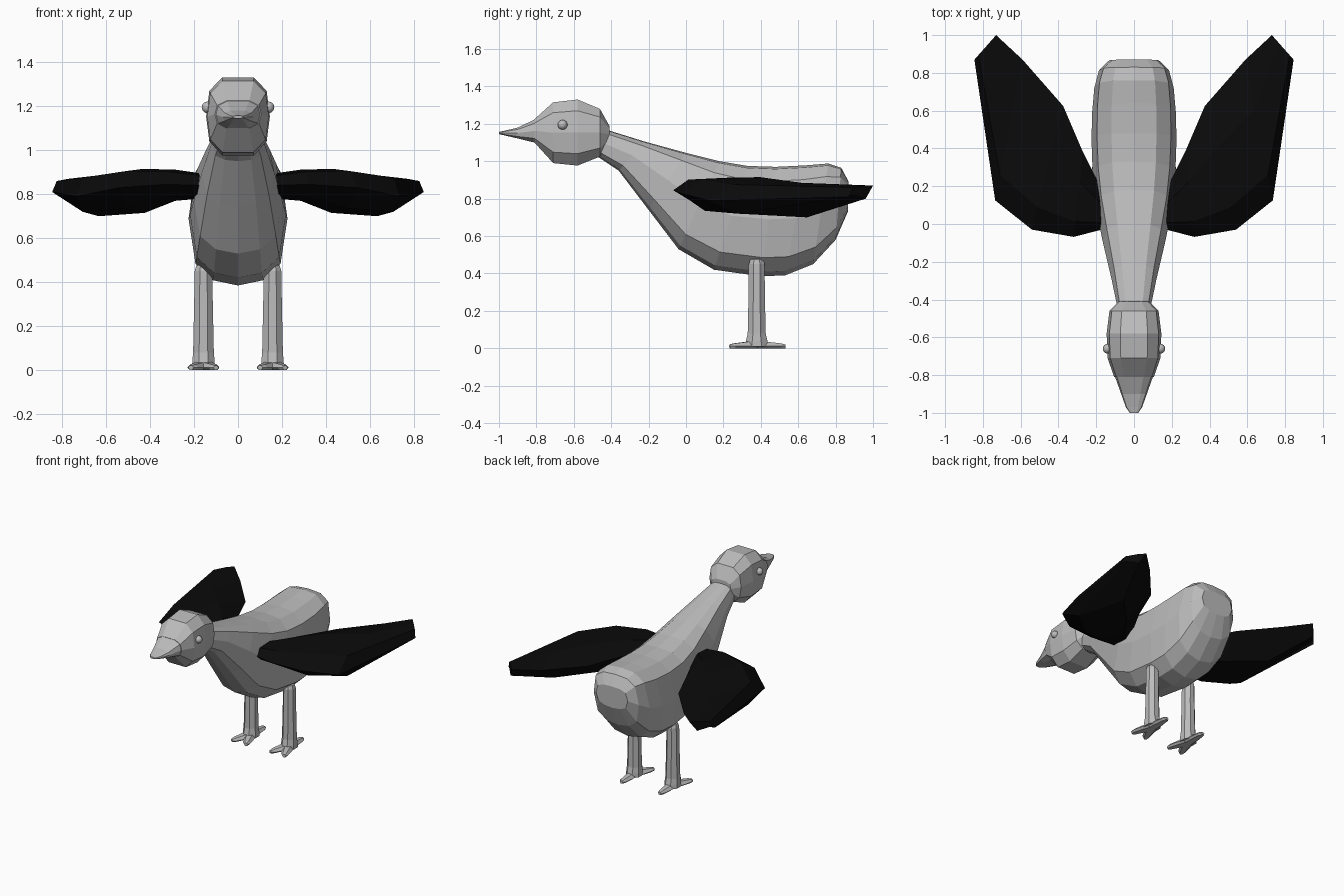
import bpy, bmesh, math
from mathutils import Vector

if "Cube" in bpy.data.objects:
    bpy.data.objects.remove(bpy.data.objects["Cube"])


def material(name, value):
    m = bpy.data.materials.new(name)
    m.use_nodes = True
    colour = (value, value, value, 1)
    m.diffuse_color = colour
    m.node_tree.nodes["Principled BSDF"].inputs["Base Color"].default_value = colour
    return m


GREY = material("pale grey", 0.5)
BLACK = material("black", 0.003)


def finish(name, bm, mat):
    bmesh.ops.recalc_face_normals(bm, faces=bm.faces)
    mesh = bpy.data.meshes.new(name)
    bm.to_mesh(mesh)
    bm.free()
    mesh.materials.append(mat)
    ob = bpy.data.objects.new(name, mesh)
    bpy.context.collection.objects.link(ob)
    return ob


def loft(bm, rings):
    """Skin a list of closed rings and cap both ends."""
    loops = [[bm.verts.new(p) for p in ring] for ring in rings]
    for a, b in zip(loops, loops[1:]):
        for i in range(len(a)):
            j = (i + 1) % len(a)
            bm.faces.new((a[i], a[j], b[j], b[i]))
    bm.faces.new(loops[0])
    bm.faces.new(loops[-1])


def section(top, bottom, width, half):
    """Symmetric ring between a top and a bottom (y, z) point."""
    mirrored = [(-x, t) for x, t in reversed(half) if x > 0]
    ring = []
    for x, t in half + mirrored:
        y, z = Vector(top).lerp(Vector(bottom), t)
        ring.append((x * width, y, z))
    return ring


# Body with neck and rounded tail: top point, bottom point, half width
body_half = [(0, 0), (0.53, 0.02), (0.87, 0.13), (1, 0.48),
             (0.86, 0.83), (0.5, 0.96), (0, 1)]
body = [((-0.43, 1.17), (-0.48, 1.03), 0.085),
        ((-0.22, 1.105), (-0.36, 0.95), 0.12),
        ((0.0, 1.045), (-0.2, 0.74), 0.165),
        ((0.18, 1.0), (-0.04, 0.53), 0.2),
        ((0.33, 0.975), (0.15, 0.42), 0.218),
        ((0.48, 0.97), (0.4, 0.385), 0.225),
        ((0.64, 0.978), (0.53, 0.39), 0.222),
        ((0.76, 0.988), (0.68, 0.45), 0.21),
        ((0.83, 0.965), (0.8, 0.58), 0.185),
        ((0.87, 0.89), (0.865, 0.73), 0.13)]
bm = bmesh.new()
loft(bm, [section(*s, body_half) for s in body])
finish("body", bm, GREY)

# Head tapering into the beak: y, top z, bottom z, half width
head_half = [(0.5, 0), (0.9, 0.17), (1, 0.5), (0.9, 0.82), (0.5, 1)]
head = [(-0.41, 1.19, 1.1, 0.08), (-0.46, 1.28, 1.025, 0.13),
        (-0.58, 1.33, 0.977, 0.145), (-0.71, 1.315, 0.99, 0.14),
        (-0.81, 1.225, 1.1, 0.105)]
beak = [(-0.81, 1.223, 1.1, 0.1), (-0.9, 1.18, 1.122, 0.068),
        (-0.97, 1.163, 1.138, 0.043), (-1.0, 1.157, 1.145, 0.022)]
for name, stations in (("head", head), ("beak", beak)):
    bm = bmesh.new()
    loft(bm, [section((y, t), (y, b), w, head_half) for y, t, b, w in stations])
    finish(name, bm, GREY)

# Wing stations: front edge, back edge, top z, bottom z
wing = [((0.17, -0.03, 0.84), (0.17, 0.18, 0.83), 0.895, 0.78),
        ((0.32, -0.068, 0.845), (0.27, 0.38, 0.85), 0.912, 0.77),
        ((0.54, -0.03, 0.83), (0.375, 0.625, 0.845), 0.915, 0.715),
        ((0.735, 0.125, 0.79), (0.59, 0.87, 0.85), 0.885, 0.7),
        ((0.845, 0.87, 0.81), (0.73, 1.0, 0.87), 0.87, 0.8)]


def wing_ring(front, back, top, bottom, side):
    f, b = Vector(front), Vector(back)
    ring = [f]
    for t, z in ((0.18, top - 0.01), (0.65, top)):
        p = f.lerp(b, t)
        ring.append(Vector((p.x, p.y, z)))
    ring.append(b)
    for t in (0.7, 0.2):
        p = f.lerp(b, t)
        ring.append(Vector((p.x, p.y, bottom + 0.02 * (t < 0.5))))
    return [(side * p.x, p.y, p.z) for p in ring]


def tube(bm, stations, sides):
    """Upright tube from (z, x radius, y radius) stations."""
    loft(bm, [[(rx * math.cos(a), ry * math.sin(a), z)
               for a in (math.tau * (i + 0.5) / sides for i in range(sides))]
              for z, rx, ry in stations])


def toe(bm, tip_x, tip_y):
    """Flattened tapering toe running out from the ankle."""
    tip = Vector((tip_x, tip_y))
    side = Vector((-tip.y, tip.x)).normalized()
    rings = []
    for t, w, h in ((-0.1, 0.04, 0.055), (0.4, 0.036, 0.034),
                    (0.85, 0.026, 0.026), (1, 0.012, 0.02)):
        c = tip * t
        rings.append([(c.x + side.x * w * u, c.y + side.y * w * u, z)
                      for u, z in ((-1, 0.012), (-0.5, h), (0.5, h),
                                   (1, 0.012), (0.6, 0), (-0.6, 0))])
    loft(bm, rings)


for side, word in ((1, "left"), (-1, "right")):
    bm = bmesh.new()
    loft(bm, [wing_ring(*s, side) for s in wing])
    finish(word + "_wing", bm, BLACK)

    # Leg with a rounded top and a flared ankle
    bm = bmesh.new()
    tube(bm, [(0.01, 0.056, 0.068), (0.04, 0.055, 0.062), (0.08, 0.051, 0.052),
              (0.3, 0.046, 0.047), (0.45, 0.043, 0.046), (0.475, 0.036, 0.036),
              (0.485, 0.018, 0.018)], 8)
    finish(word + "_leg", bm, GREY).location = (side * 0.157, 0.378, 0)

    # Foot: two spread front toes and one back toe
    bm = bmesh.new()
    for x, y in ((-0.057, -0.143), (0.057, -0.143), (0, 0.155)):
        toe(bm, x, y)
    finish(word + "_foot", bm, GREY).location = (side * 0.157, 0.378, 0)

    # Eye
    bm = bmesh.new()
    bmesh.ops.create_uvsphere(bm, u_segments=16, v_segments=10, radius=0.026)
    eye = finish(word + "_eye", bm, GREY)
    eye.location = (side * 0.139, -0.66, 1.195)
    eye.data.shade_smooth()
